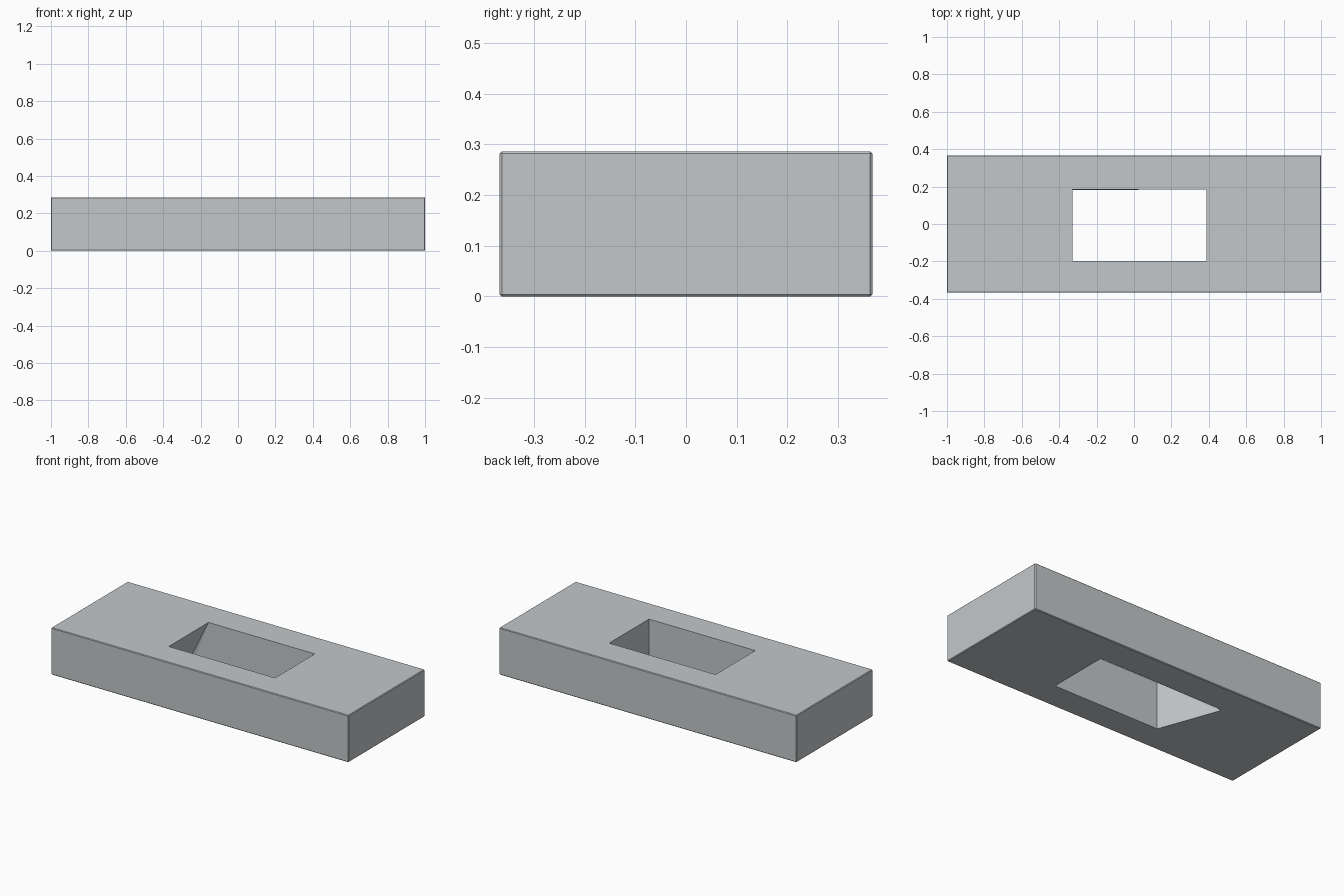
import bpy, bmesh

if "Cube" in bpy.data.objects:
    bpy.data.objects.remove(bpy.data.objects["Cube"])

H = 0.286          # block height
HALF_Y = 0.3675

mat = bpy.data.materials.new("light grey")
mat.diffuse_color = (0.55, 0.575, 0.59, 1)
mat.use_nodes = True
mat.node_tree.nodes["Principled BSDF"].inputs["Base Color"].default_value = mat.diffuse_color


def make_object(name, bm):
    bmesh.ops.recalc_face_normals(bm, faces=bm.faces)
    mesh = bpy.data.meshes.new(name)
    bm.to_mesh(mesh)
    bm.free()
    mesh.materials.append(mat)
    obj = bpy.data.objects.new(name, mesh)
    bpy.context.collection.objects.link(obj)
    return obj


# Main block with a very fine chamfer
bm = bmesh.new()
bmesh.ops.create_cube(bm, size=1)
for v in bm.verts:
    v.co = (v.co.x * 2, v.co.y * 2 * HALF_Y, (v.co.z + 0.5) * H)
bmesh.ops.bevel(bm, geom=bm.edges[:], offset=0.004, segments=1, affect='EDGES')
block = make_object("block", bm)

# Slot cutter: rectangular on top, flared at the back left corner underneath
top = [(-0.328, -0.197), (0.387, -0.197), (0.387, 0.185), (-0.328, 0.185), (-0.328, 0.185)]
low = [(-0.328, -0.197), (0.387, -0.197), (0.387, 0.184), (-0.437, 0.182), (-0.463, 0.171)]
bm = bmesh.new()
rings = []
for pts, z in ((low, -0.1), (low, 0), (top, H), (top, H + 0.1)):
    rings.append([bm.verts.new((x, y, z)) for x, y in pts])
for a, b in zip(rings, rings[1:]):
    for i in range(5):
        j = (i + 1) % 5
        if i == 4:   # twisted left wall, folded along a diagonal
            bm.faces.new((a[i], a[j], b[j]))
            bm.faces.new((a[i], b[j], b[i]))
        else:
            bm.faces.new((a[i], a[j], b[j], b[i]))
bm.faces.new(rings[0])
bm.faces.new(rings[-1])
bmesh.ops.remove_doubles(bm, verts=bm.verts, dist=1e-5)
bmesh.ops.triangulate(bm, faces=[f for f in bm.faces if len(f.verts) == 4])
cutter = make_object("slot_cutter", bm)
cutter.hide_render = True

# Cut the slot through the block
mod = block.modifiers.new("slot", 'BOOLEAN')
mod.operation = 'DIFFERENCE'
mod.solver = 'EXACT'
mod.object = cutter
bpy.context.view_layer.objects.active = block
block.select_set(True)
bpy.ops.object.modifier_apply(modifier=mod.name)
bpy.data.objects.remove(cutter)
